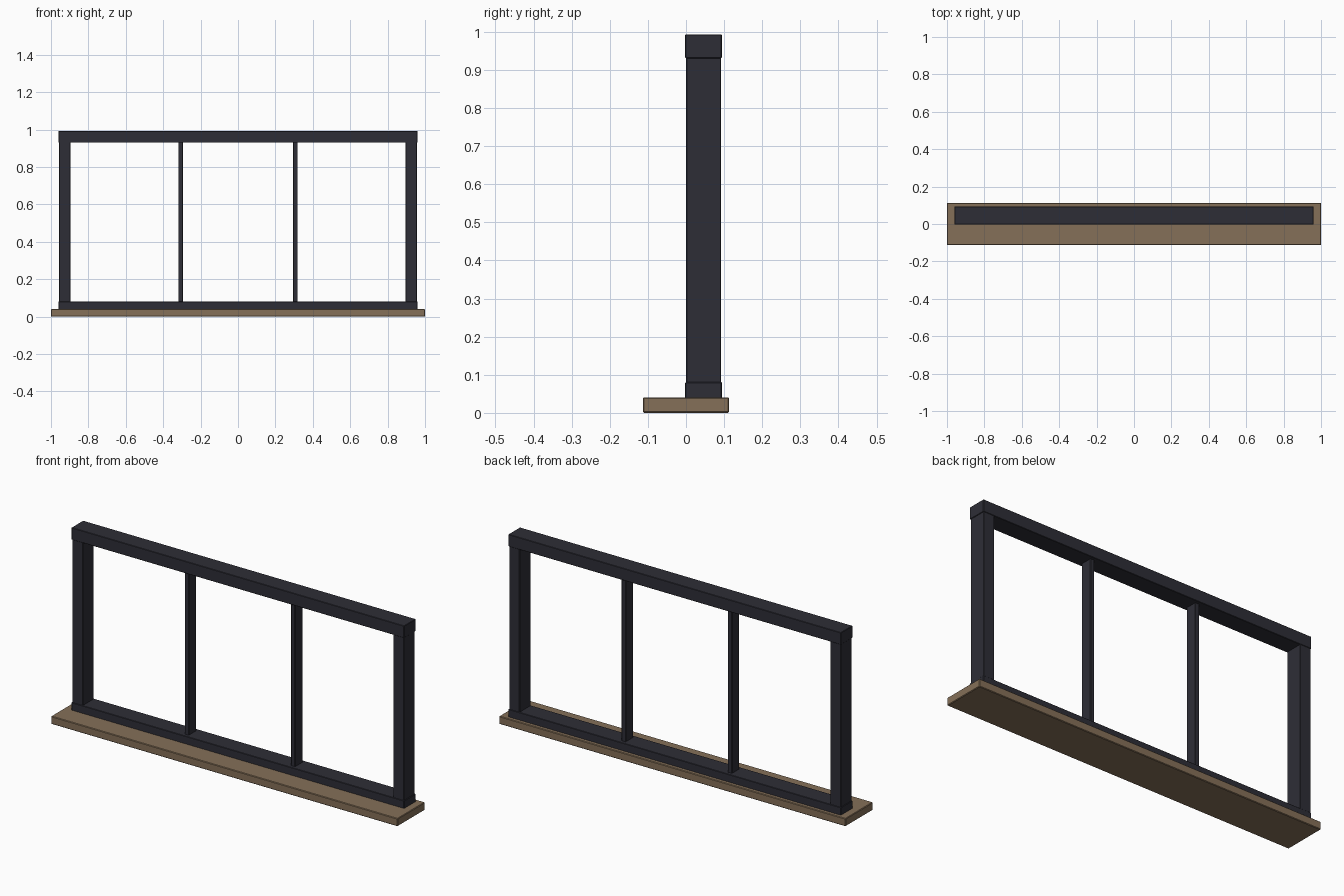
import bpy

if "Cube" in bpy.data.objects:
    bpy.data.objects.remove(bpy.data.objects["Cube"])


def material(name, rgb):
    m = bpy.data.materials.new(name)
    m.diffuse_color = (*rgb, 1)
    m.use_nodes = True
    m.node_tree.nodes["Principled BSDF"].inputs["Base Color"].default_value = m.diffuse_color
    return m


DARK = material("dark_frame", (0.027, 0.027, 0.037))
WOOD = material("brown_wood", (0.235, 0.162, 0.098))


def box(name, x, y, z, mat, bevel=0.002):
    """Box from (min, max) ranges with a fine chamfer."""
    bpy.ops.mesh.primitive_cube_add(size=1, location=[(r[0] + r[1]) / 2 for r in (x, y, z)])
    ob = bpy.context.object
    ob.name = name
    ob.scale = [r[1] - r[0] for r in (x, y, z)]
    bpy.ops.object.transform_apply(location=False, rotation=False, scale=True)
    ob.data.materials.append(mat)
    b = ob.modifiers.new("chamfer", "BEVEL")
    b.width = bevel
    b.segments = 1
    return ob


# Wooden sill board
box("sill", (-1, 1), (-0.113, 0.113), (0, 0.041), WOOD, 0.003)

# Top and bottom rails
box("top_rail", (-0.96, 0.96), (-0.002, 0.094), (0.93, 0.993), DARK)
box("bottom_rail", (-0.96, 0.96), (-0.002, 0.094), (0.039, 0.081), DARK)

# Side posts and slim dividers, one pair per side
for side, s in (("left", -1), ("right", 1)):
    box(side + "_post", sorted((s * 0.896, s * 0.957)), (0, 0.092), (0.078, 0.933), DARK)
    box(side + "_divider", sorted((s * 0.295, s * 0.319)), (0.015, 0.076), (0.078, 0.933), DARK)
